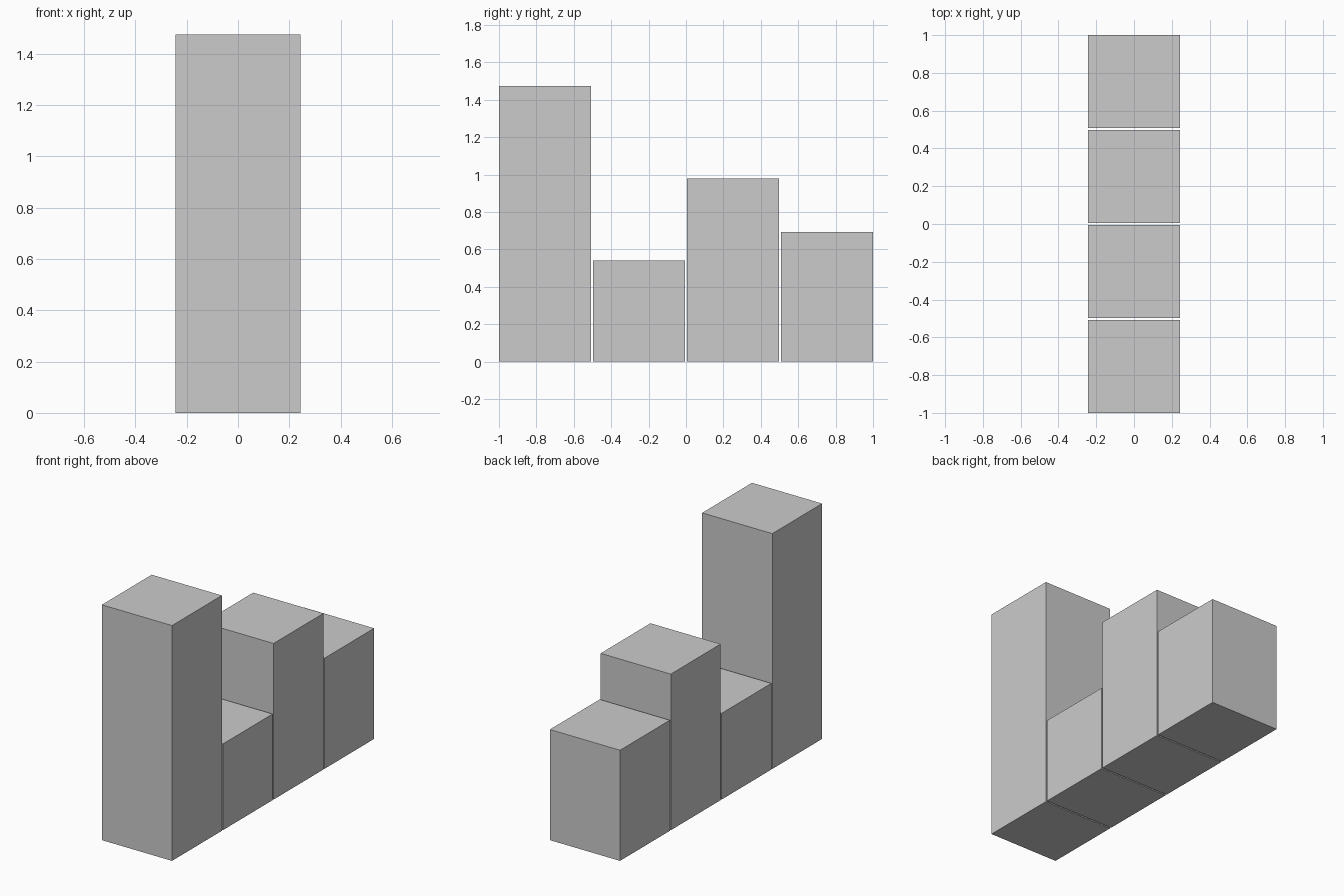
import bpy

if "Cube" in bpy.data.objects:
    bpy.data.objects.remove(bpy.data.objects["Cube"])

WIDTH = 0.486    # size along x
DEPTH = 0.493    # size along y
PITCH = (2 - DEPTH) / 3


def block(name, y, height):
    """Box standing on the ground, centred on x = 0."""
    bpy.ops.mesh.primitive_cube_add(size=1, location=(0, y, height / 2))
    obj = bpy.context.object
    obj.name = name
    obj.scale = (WIDTH, DEPTH, height)
    bpy.ops.object.transform_apply(location=False, rotation=False, scale=True)


# Row of four blocks from front to back, with narrow gaps between them
heights = {
    "front_tall_block": 1.474,
    "low_block": 0.54,
    "middle_block": 0.978,
    "back_block": 0.693,
}
for i, (name, height) in enumerate(heights.items()):
    block(name, -1 + DEPTH / 2 + i * PITCH, height)
